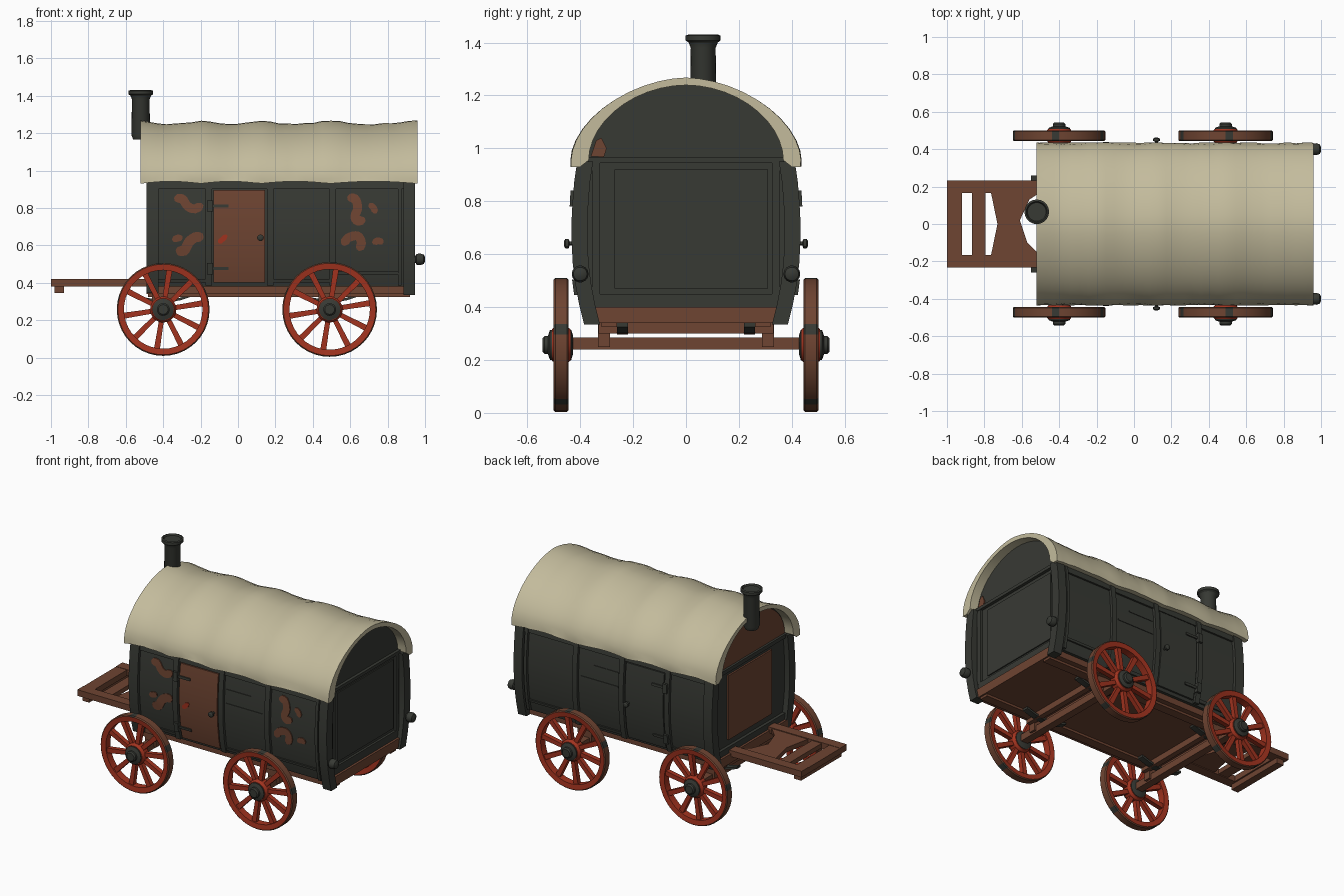
import bpy, bmesh, math, random
from mathutils import Vector

if "Cube" in bpy.data.objects:
    bpy.data.objects.remove(bpy.data.objects["Cube"])
random.seed(4)

def material(name, hexcol):
    m = bpy.data.materials.new(name)
    m.diffuse_color = (*[(int(hexcol[i:i + 2], 16) / 255) ** 2.2 for i in (0, 2, 4)], 1)
    m.use_nodes = True
    m.node_tree.nodes["Principled BSDF"].inputs["Base Color"].default_value = m.diffuse_color
    return m
GREY = material("charcoal paint", "3a3c37")
BROWN = material("brown wood", "6e4635")
RED = material("red paint", "a03624")
CREAM = material("cream canvas", "c2ba9b")

def make(name, parts, *mats, closed=False):
    """Loft each part (a list of rings of points) and join them in one object."""
    bm = bmesh.new()
    for rings in parts:
        vs = [[bm.verts.new(p) for p in r] for r in rings]
        n, k = len(vs), len(vs[0])
        for i in range(n if closed else n - 1):
            a, b = vs[i], vs[(i + 1) % n]
            for j in range(k):
                bm.faces.new((a[j], a[(j + 1) % k], b[(j + 1) % k], b[j]))
        if not closed:
            bm.faces.new(vs[0])
            bm.faces.new(vs[-1])
    bmesh.ops.recalc_face_normals(bm, faces=bm.faces)
    me = bpy.data.meshes.new(name)
    bm.to_mesh(me)
    bm.free()
    for m in mats:
        me.materials.append(m)
    ob = bpy.data.objects.new(name, me)
    bpy.context.collection.objects.link(ob)
    return ob

def box(x0, x1, y0, y1, z0, z1):
    return [[(x, y0, z0), (x, y1, z0), (x, y1, z1), (x, y0, z1)] for x in (x0, x1)]

def lathe(axis, c, prof, n=20):
    """Rings of radius r at offset h along an axis through c."""
    def point(r, h, a):
        u, v = r * math.cos(a), r * math.sin(a)
        return Vector(c) + Vector({'x': (h, u, v), 'y': (u, h, v), 'z': (u, v, h)}[axis])
    return [[point(r, h, 2 * math.pi * i / n) for i in range(n)] for r, h in prof]

# Half-width of the bulging side wall at a height
WALL = [(.33, .362), (.45, .392), (.58, .408), (.7, .412), (.85, .404), (.96, .388)]
def wall(z):
    for (a, wa), (b, wb) in zip(WALL, WALL[1:]):
        if z <= b:
            return wa + (wb - wa) * (z - a) / (b - a)
    return WALL[-1][1]

def arch(a, h, base, p, n=22):
    """Slightly pointed arch as (y, z) points."""
    ts = [math.pi * i / n for i in range(n + 1)]
    return [(math.copysign(a * abs(math.cos(t)) ** p, math.cos(t)), base + h * abs(math.sin(t)) ** p) for t in ts]

def strip(x0, x1, z0, z1, off, s, depth=.03):
    """Board that follows the wall curve on side s."""
    n = 8 if z1 - z0 > .2 else 1
    rows = [(z, s * (wall(z) + off)) for z in (z0 + (z1 - z0) * i / n for i in range(n + 1))]
    return [[(x0, o, z), (x1, o, z), (x1, o - s * depth, z), (x0, o - s * depth, z)] for z, o in rows]

# Body shell with arched top, floor and chassis rails
zs = [.38, .45, .52, .58, .65, .7, .78, .85, .945]
prof = [(wall(z), z) for z in zs] + arch(.37, .286, .955, 1.05) + [(-wall(z), z) for z in reversed(zs)]
make("body", [[[(x, y, z) for y, z in prof] for x in (-.455, .9)]], GREY)
make("floor", [box(-.49, .93, -.355, .355, .34, .4)], BROWN)
make("chassis_rails", [box(-.48, .92, s * .29 - .03, s * .29 + .03, .325, .345) for s in (-1, 1)], BROWN)

# Ribs, posts, rails, doors and fittings on both long sides
for s, side in ((-1, "front"), (1, "back")):
    make(side + "_corner_posts", [strip(-.49, -.425, .345, .95, .02, s, .06),
                                  strip(.885, .945, .335, .95, .022, s, .06)], GREY)
    make(side + "_ribs", [strip(x, x + w, .385, .945, .018, s)
                          for x, w in ((-.175, .035), (.155, .035), (.49, .035), (.855, .02))], GREY)
    make(side + "_rails", [strip(-.45, .9, .9, .94, .012, s), strip(.53, .87, .445, .46, .01, s),
                           strip(-.45, -.17, .4, .42, .01, s), strip(.19, .49, .4, .42, .01, s)], GREY)
    make(side + "_seams", [strip(.2, .38, .805, .812, .004, s, .01), strip(.2, .47, .715, .722, .004, s, .01)], GREY)
    make(side + "_door", [strip(-.13, .145, .4, .895, .012, s)], BROWN if s < 0 else GREY)
    make(side + "_hinge_straps", [strip(-.15, -.05, z - .008, z + .008, .02, s, .015) for z in (.475, .81)], GREY)
    make(side + "_hinge_pins", [strip(-.165, -.135, z - .03, z + .03, .032, s) for z in (.475, .81)], GREY)
    w = wall(.64)
    make(side + "_door_knob", [lathe('y', (.12, 0, .64), [(.008, s * w), (.008, s * (w + .03)),
         (.018, s * (w + .034)), (.018, s * (w + .046)), (.008, s * (w + .052))], 12)], GREY)
    make(side + "_lamp_knob", [lathe('x', (0, s * .4, .525), [(.02, .93), (.02, .95), (.03, .955),
         (.032, .975), (.026, .993), (.012, 1.0)], 14)], GREY)

# Worn paint patches on the front side: rounded ribbons along a spline
def ribbon(pts, hw, off=.006):
    P = [Vector(p) for p in (pts[0], *pts, pts[-1])]
    fine = [.5 * (2 * b + (c - a) * t + (2 * a - 5 * b + 4 * c - d) * t * t + (3 * b - a - 3 * c + d) * t ** 3)
            for a, b, c, d in zip(P, P[1:], P[2:], P[3:]) for t in (0, .25, .5, .75)] + [P[-1]]
    rings, n = [], len(fine) - 1
    for i, p in enumerate(fine):
        d = (fine[min(i + 1, n)] - fine[max(i - 1, 0)]).normalized()
        q = Vector((-d.y, d.x)) * hw * (.35 + .65 * min(1, i / 2, (n - i) / 2))
        a, b = p + q, p - q
        rings.append([(v.x, -(wall(v.y) + o), v.y) for v, o in ((a, off), (b, off), (b, off - .009), (a, off - .009))])
    return rings
make("worn_patches", [
    ribbon([(-.34, .845), (-.30, .85), (-.27, .81), (-.23, .795), (-.19, .82)], .024),
    ribbon([(-.33, .58), (-.29, .57), (-.26, .62), (-.22, .645), (-.19, .63)], .027),
    ribbon([(-.35, .625), (-.32, .64), (-.30, .63)], .018),
    ribbon([(.585, .85), (.625, .85), (.64, .80), (.625, .755), (.64, .73), (.68, .74)], .024),
    ribbon([(.70, .82), (.725, .80), (.735, .77)], .017),
    ribbon([(.56, .60), (.59, .64), (.64, .65), (.66, .61), (.64, .575)], .024),
    ribbon([(.72, .61), (.75, .625), (.775, .61)], .018)], BROWN)
make("door_red_scrape", [ribbon([(-.105, .615), (-.085, .63), (-.06, .655)], .014, .016)], RED)

# End walls: crossbars, panels and the brown gable
make("end_crossbars", [box(.89, .92, -.37, .37, .945, .965), box(-.475, -.45, -.37, .37, .93, .955),
                       box(.89, .915, -.36, .36, .4, .45), box(-.475, -.45, -.36, .36, .4, .44)], GREY)
make("rear_panel", [box(.89, .908, -.27, .31, .47, .92)], GREY)
make("rear_panel_frame", [box(.89, .916, s * .34 - .015, s * .34 + .015, .44, .945) for s in (-1, 1)], GREY)
patch = [(-.36, .97), (-.31, .967), (-.3, 1.0), (-.32, 1.04), (-.34, 1.03)]
make("rear_worn_patch", [[[(x, y, z) for y, z in patch] for x in (.89, .907)]], BROWN)
make("end_door", [box(-.466, -.45, -.225, .225, .48, .9)], BROWN)
make("gable", [[[(x, y, z) for y, z in arch(.36, .275, .957, 1.05)] for x in (-.463, -.45)]], BROWN)

# Canvas roof, sagging between its hoops, thicker at the eaves
hoops, rings, NX = [-.52, -.2, .12, .49, .96], [], 32
for i in range(NX + 1):
    x = -.52 + 1.48 * i / NX
    g = max(abs(math.sin(math.pi * (x - a) / (b - a))) if a <= x <= b else 0 for a, b in zip(hoops, hoops[1:]))
    k = [random.uniform(-.003, .003) for _ in range(4)]
    outer = arch(.437 - .007 * g + k[0], .311 - .02 * g + k[1], .958, 1.13)
    e = .93 + .012 * g
    ring = [(.434 + k[2], e)] + outer + [(-.434 + k[3], e), (-.4, e)] + arch(.368, .284, .955, 1.05)[::-1] + [(.4, e)]
    rings.append([(x, y, z) for y, z in ring])
make("canvas_roof", [rings], CREAM)

# Chimney pipe with flared top
make("chimney", [lathe('z', (-.52, .065, 0), [(.04, 1.165), (.05, 1.19), (.047, 1.38), (.055, 1.4),
     (.066, 1.408), (.066, 1.426), (.056, 1.43), (.05, 1.42)])], GREY)

# Driver platform
make("platform_rails", [box(-1, -.4, s * .2 - .033, s * .2 + .033, .38, .42) for s in (-1, 1)], BROWN)
make("platform_slats", [box(-1, -.92, -.17, .17, .38, .418), box(-.865, -.795, -.17, .17, .385, .415)], BROWN)
plank = [(-.765, -.17), (-.5, -.17), (-.57, -.1), (-.61, .02), (-.56, .13), (-.5, .17), (-.765, .17), (-.73, 0)]
make("platform_broken_plank", [[[(x, y, z) for x, y in plank] for z in (.385, .415)]], BROWN)
make("platform_cleat", [box(-.98, -.93, -.21, .21, .345, .38)], BROWN)

# Running gear: axles, bolsters, springs and four wheels
cz = .257
for cx, R, end in ((-.4, .248, "fore"), (.49, .253, "aft")):
    make(end + "_axle", [box(cx - .025, cx + .025, -.44, .44, .24, .285)], BROWN)
    make(end + "_bolster", [box(cx + a, cx + a + .035, -.33, .33, .3, .345) for a in (-.06, .03)], BROWN)
    make(end + "_brackets", [box(cx - .04, cx + .04, s * .31 - .022, s * .31 + .022, .25, .35) for s in (-1, 1)], BROWN)
    make(end + "_springs", [[[(cx + .15 * u, s * .24 + d, .295 + .03 * u * u + e)
                              for d, e in ((-.02, 0), (.02, 0), (.02, .014), (-.02, .014))]
                             for u in (-1, -.6, -.2, .2, .6, 1)] for s in (-1, 1)], GREY)
    for s, side in ((-1, "front"), (1, "back")):
        name = end + "_" + side + "_wheel"
        c = (cx, s * .472, cz)
        rim = make(name + "_rim", [lathe('y', c, [(R - .038, -.024), (R - .006, -.028), (R, -.022),
                   (R, .022), (R - .006, .028), (R - .038, .024)], 40)], RED, BROWN, GREY, closed=True)
        # Tread is bare wood with a few dark stretches
        for f in rim.data.polygons:
            p = f.center - Vector(c)
            if math.hypot(p.x, p.z) > R - .005:
                f.material_index = 2 if math.sin(5 * math.atan2(p.z, p.x) + cx) > .8 else 1
        spokes = []
        for i in range(10):
            a = 2 * math.pi * (i + .25) / 10
            u, v = Vector((math.cos(a), 0, math.sin(a))), Vector((-math.sin(a), 0, math.cos(a)))
            spokes.append([[Vector(c) + u * r + v * (p * w) + Vector((0, q * .015, 0))
                            for p, q in ((-1, -1), (1, -1), (1, 1), (-1, 1))]
                           for r, w in ((.04, .013), (.13, .014), (R - .03, .016))])
        make(name + "_spokes", spokes, RED)
        make(name + "_hub_ring", [lathe('y', c, [(.06, -.035), (.07, -.02), (.07, .02), (.06, .035)])], RED)
        make(name + "_hub", [lathe('y', c, [(.035, -s * .045), (.057, -s * .038), (.057, s * .042),
             (.034, s * .05), (.034, s * .062), (.026, s * .07)])], GREY)

# Smooth curved surfaces, keep edges sharp
for o in bpy.context.collection.objects:
    o.select_set(True)
    bpy.context.view_layer.objects.active = o
bpy.ops.object.shade_smooth_by_angle(angle=math.radians(30))
